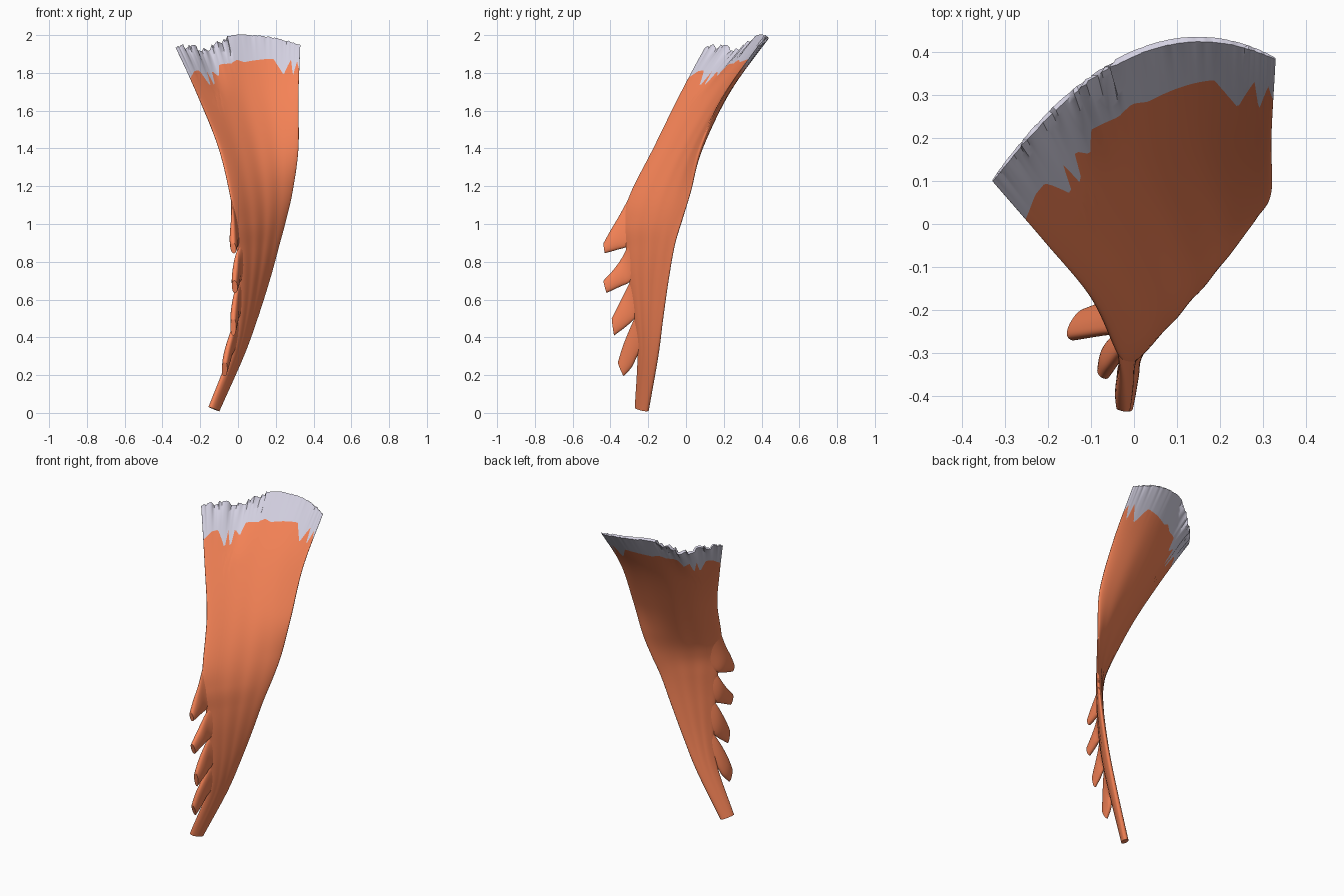
import bpy, bmesh, math, random
from mathutils import Vector as V

if "Cube" in bpy.data.objects:
    bpy.data.objects.remove(bpy.data.objects["Cube"])

random.seed(4)


def material(name, rgb):
    m = bpy.data.materials.new(name)
    m.diffuse_color = (*rgb, 1)
    m.use_nodes = True
    m.node_tree.nodes["Principled BSDF"].inputs["Base Color"].default_value = m.diffuse_color
    return m


orange = material("muscle_orange", (0.93, 0.23, 0.095))
pale = material("tendon_pale", (0.66, 0.64, 0.76))


def spline(pts, t):
    """Catmull-Rom through pts, t in 0..1."""
    n = len(pts) - 1
    f = min(max(t, 0), 1) * n
    i = min(int(f), n - 1)
    f -= i
    b, c = pts[i], pts[i + 1]
    a = pts[i - 1] if i else b * 2 - c
    d = pts[i + 2] if i + 2 <= n else c * 2 - b
    return (b * 2 + (c - a) * f + (a * 2 - b * 5 + c * 4 - d) * f * f
            + (b * 3 - a - c * 3 + d) * f ** 3) * 0.5


def lerp_table(table, u):
    for (a, fa), (b, fb) in zip(table, table[1:]):
        if u <= b:
            return fa + (fb - fa) * (u - a) / (b - a)
    return table[-1][1]


def sheet(name, surf, lo, hi, thick, rows, cols, mat):
    """Thin lens-section sheet: surf(u, v) is its middle, lo/hi(u) limit v."""
    bm = bmesh.new()
    sides = []
    for s in (1, -1):
        grid = []
        for r in range(rows + 1):
            line = []
            for c in range(cols + 1):
                u = 0.5 - 0.5 * math.cos(math.pi * c / cols)
                v = lo(u) + (hi(u) - lo(u)) * r / rows
                e = 0.004
                du = surf(min(u + e, 1), v) - surf(max(u - e, 0), v)
                dv = surf(u, min(v + e, 1)) - surf(u, max(v - e, 0))
                n = du.cross(dv).normalized()
                h = thick(u, v) * max(0, 1 - (2 * u - 1) ** 2) ** 0.4
                line.append(bm.verts.new(surf(u, v) + n * h * s))
            grid.append(line)
        sides.append(grid)
    for g in sides:
        for r in range(rows):
            for c in range(cols):
                bm.faces.new((g[r][c], g[r][c + 1], g[r + 1][c + 1], g[r + 1][c]))
    f, b = sides
    for r in (0, rows):
        for c in range(cols):
            bm.faces.new((f[r][c], f[r][c + 1], b[r][c + 1], b[r][c]))
    bmesh.ops.remove_doubles(bm, verts=bm.verts, dist=1e-5)
    bmesh.ops.recalc_face_normals(bm, faces=bm.faces)
    me = bpy.data.meshes.new(name)
    bm.to_mesh(me)
    bm.free()
    ob = bpy.data.objects.new(name, me)
    bpy.context.collection.objects.link(ob)
    me.materials.append(mat)
    bpy.ops.object.select_all(action='DESELECT')
    ob.select_set(True)
    bpy.context.view_layer.objects.active = ob
    bpy.ops.object.shade_smooth_by_angle(angle=math.radians(50))
    return ob


# Main sheet: front edge, back edge, and how far the middle bows backwards
front = [V(p) for p in [
    (-.15, -.268, .03), (-.04, -.255, .32), (-.005, -.275, .52), (.0, -.303, .72),
    (-.005, -.316, .87), (-.02, -.33, 1.0), (-.04, -.298, 1.15), (-.10, -.172, 1.4),
    (-.205, -.045, 1.66), (-.33, .10, 1.94)]]
back = [V(p) for p in [
    (-.105, -.20, .01), (.025, -.148, .3), (.10, -.122, .5), (.168, -.092, .71),
    (.218, -.06, .89), (.256, -.018, 1.03), (.29, .025, 1.18), (.32, .075, 1.4),
    (.32, .20, 1.68), (.33, .385, 1.95)]]
bow = [V(p) for p in [
    (0, 0, 0), (0, 0, 0), (0, 0, 0), (0, .003, 0), (0, .006, 0), (0, .012, 0),
    (-.01, .03, 0), (-.02, .06, 0), (-.02, .105, .03), (0, .155, .055)]]
ragged = [random.random() for _ in range(90)]


def body(u, v):
    w = 4 * u * (1 - u)
    p = spline(front, v).lerp(spline(back, v), u) + spline(bow, v) * w
    top = max(0, (v - .88) / .12)
    # dip and torn look along the upper rim
    p.z -= top * .05 * math.exp(-((u - .24) / .1) ** 2)
    k = ragged[int(u * 89)]
    p.z -= top ** 4 * k * (.03 if u < .42 else .007)
    # shallow fibre ripples
    p.y += .002 * math.sin(23 * u + 4 * v) * math.sin(math.pi * v) * w
    return p


# Zigzag border between muscle and tendon
zig = [(0, .4), (.06, .5), (.10, .5), (.155, .15), (.17, .5), (.20, .12), (.22, .5),
       (.27, .35), (.30, .56), (.4, .5), (.46, .55), (.52, .5), (.78, .6),
       (.87, .33), (.93, .66), (.95, .35), (.98, .65), (1, .5)]


def border(u):
    return (8 + lerp_table(zig, u)) / 9


def body_thick(u, v):
    return .021 - .013 * v ** 2 + .012 * math.exp(-((v - .76) / .12) ** 2)


sheet("muscle_sheet", body, lambda u: 0, border, body_thick, 80, 100, orange)
sheet("upper_tendon", body, border, lambda u: 1, body_thick, 12, 100, pale)

# Four tongues along the lower front edge: (upper edge, lower edge)
tongues = [
    ([(-.04, -.285, 1.17), (-.03, -.35, 1.05), (-.03, -.40, .965), (-.03, -.435, .90)],
     [(.06, -.24, .95), (0, -.305, .885), (-.015, -.36, .865), (-.02, -.43, .845)]),
    ([(.05, -.26, 1.0), (0, -.315, .865), (-.015, -.37, .775), (-.02, -.437, .70)],
     [(.08, -.21, .77), (.01, -.295, .695), (-.005, -.35, .668), (-.015, -.42, .635)]),
    ([(.05, -.24, .8), (0, -.30, .685), (-.02, -.35, .585), (-.025, -.393, .50)],
     [(.07, -.19, .58), (0, -.27, .50), (-.015, -.32, .455), (-.025, -.38, .41)]),
    ([(.04, -.22, .6), (-.01, -.275, .495), (-.05, -.33, .365), (-.07, -.36, .27)],
     [(.04, -.18, .38), (-.03, -.25, .315), (-.06, -.285, .245), (-.072, -.33, .195)]),
]
for i, (a, b) in enumerate(tongues):
    a, b = [V(p) for p in a], [V(p) for p in b]

    def tongue(u, v, a=a, b=b):
        return spline(a, v).lerp(spline(b, v), u)

    sheet(f"lower_tongue_{i + 1}", tongue, lambda u: 0, lambda u: 1,
          lambda u, v: .003 + .017 * math.sin(math.pi * v * .75),
          24, 14, orange)
